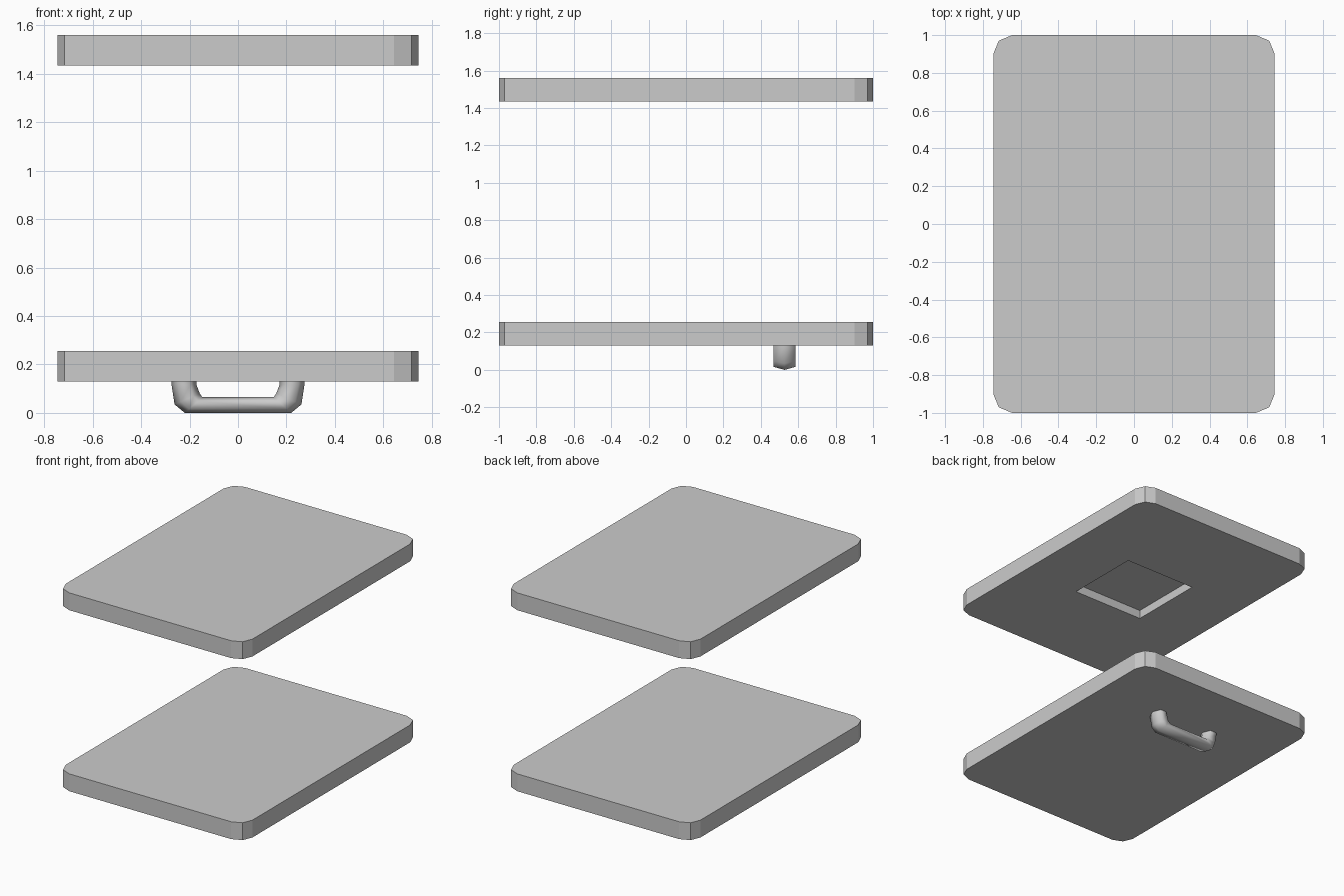
import bpy, bmesh, math

if "Cube" in bpy.data.objects:
    bpy.data.objects.remove(bpy.data.objects["Cube"])

W, D, T, R = 0.745, 1.0, 0.125, 0.10      # slab half width, half depth, thickness, corner radius


def make_object(name, bm):
    bmesh.ops.recalc_face_normals(bm, faces=bm.faces)
    mesh = bpy.data.meshes.new(name)
    bm.to_mesh(mesh)
    bm.free()
    obj = bpy.data.objects.new(name, mesh)
    bpy.context.collection.objects.link(obj)
    return obj


def slab(name, z):
    """Flat board with two-segment rounded corners, standing on height z."""
    bm = bmesh.new()
    outline = []
    for k, (sx, sy) in enumerate([(1, 1), (-1, 1), (-1, -1), (1, -1)]):
        for i in range(3):
            a = math.radians(90 * k + 45 * i)
            outline.append(bm.verts.new((sx * (W - R) + R * math.cos(a),
                                         sy * (D - R) + R * math.sin(a), z)))
    face = bm.faces.new(outline)
    top = bmesh.ops.extrude_face_region(bm, geom=[face])["geom"]
    bmesh.ops.translate(bm, vec=(0, 0, T),
                        verts=[v for v in top if isinstance(v, bmesh.types.BMVert)])
    return make_object(name, bm)


# Two boards
slab("lower_board", 0.13)
upper = slab("upper_board", 1.435)

# Square recess in the underside of the upper board
bpy.ops.mesh.primitive_cube_add(size=1, location=(0, 0, 1.435))
cutter = bpy.context.object
cutter.name = "recess_cutter"
cutter.scale = (0.572, 0.558, 0.125)
cutter.hide_render = True
cutter.display_type = 'WIRE'
mod = upper.modifiers.new("recess", 'BOOLEAN')
mod.operation = 'DIFFERENCE'
mod.solver = 'EXACT'
mod.object = cutter
bpy.context.view_layer.objects.active = upper
bpy.ops.object.modifier_apply(modifier=mod.name)
bpy.data.objects.remove(cutter)

# Handle: hexagonal section swept along a U, given as outer / inner (x, z) pairs
half = [((0.22, 0.0), (0.147, 0.065)),
        ((0.262, 0.035), (0.158, 0.08)),
        ((0.275, 0.12), (0.171, 0.115)),
        ((0.275, 0.14), (0.172, 0.14))]
stations = [((-o[0], o[1]), (-i[0], i[1])) for o, i in reversed(half)] + half
section = [(0, 0), (0.25, 1), (0.75, 1), (1, 0), (0.75, -1), (0.25, -1)]
bm = bmesh.new()
rings = []
for (ox, oz), (ix, iz) in stations:
    rings.append([bm.verts.new((ox + (ix - ox) * t, 0.527 + 0.058 * s, oz + (iz - oz) * t))
                  for t, s in section])
for a, b in zip(rings, rings[1:]):
    for i in range(6):
        j = (i + 1) % 6
        bm.faces.new((a[i], a[j], b[j], b[i]))
bm.faces.new(rings[0])
bm.faces.new(rings[-1])
handle = make_object("handle", bm)
bpy.ops.object.select_all(action='DESELECT')
handle.select_set(True)
bpy.context.view_layer.objects.active = handle
bpy.ops.object.shade_smooth_by_angle(angle=math.radians(70))
